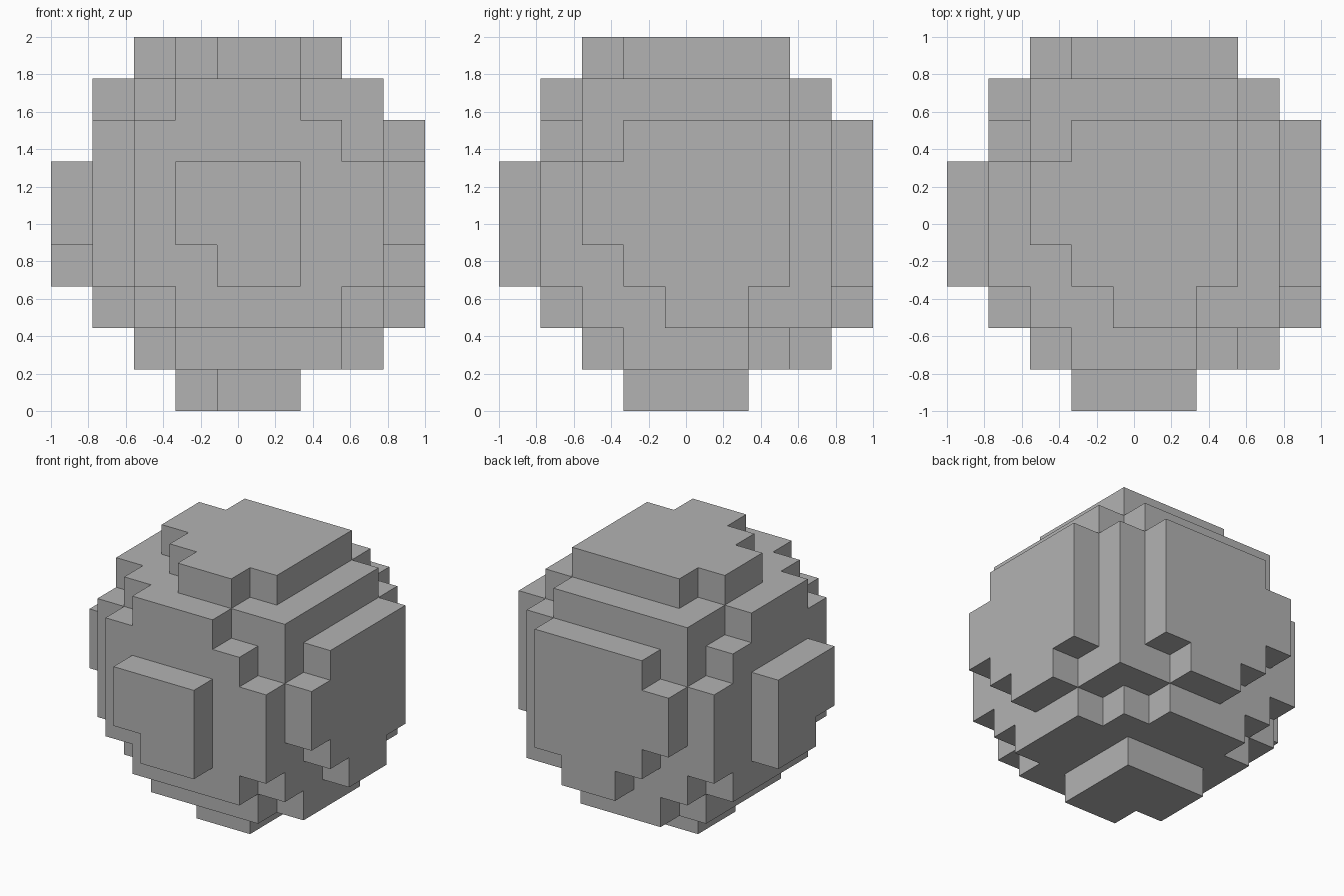
import bpy
import bmesh
import math
from itertools import product
from mathutils import Vector

cube = bpy.data.objects.get("Cube")
if cube:
    bpy.data.objects.remove(cube, do_unlink=True)

COUNT = 9                  # blocks along each side
SIZE = 2 / COUNT           # block edge length
HALF = COUNT // 2
SHIFT = Vector((0.25, 0.25, 0.25))   # ball centre, off the block grid
RADIUS = math.sqrt(20.44)            # in blocks


def filled(cell):
    """A block belongs to the ball when its centre lies inside the sphere."""
    return (Vector(cell) - SHIFT).length <= RADIUS


def add_face(bm, cell, axis, side):
    """Add the square on one side of a block, wound to face outwards."""
    normal = Vector((0, 0, 0))
    normal[axis] = side
    u = Vector((0, 0, 0))
    u[(axis + 1) % 3] = 1
    v = normal.cross(u)
    middle = Vector(cell) + normal / 2
    corners = [middle + (u * a + v * b) / 2
               for a, b in ((-1, -1), (1, -1), (1, 1), (-1, 1))]
    lift = Vector((0, 0, 1))
    bm.faces.new([bm.verts.new(c * SIZE + lift) for c in corners])


# Outer skin of the stepped ball
bm = bmesh.new()
span = range(-HALF, HALF + 1)
for cell in product(span, repeat=3):
    if not filled(cell):
        continue
    for axis, side in product(range(3), (-1, 1)):
        neighbour = list(cell)
        neighbour[axis] += side
        if not filled(neighbour):
            add_face(bm, cell, axis, side)
bmesh.ops.remove_doubles(bm, verts=bm.verts[:], dist=SIZE / 100)

# Merge flat areas into single faces
bmesh.ops.dissolve_limit(bm, angle_limit=math.radians(1),
                         verts=bm.verts[:], edges=bm.edges[:])
mesh = bpy.data.meshes.new("block_ball")
bm.to_mesh(mesh)
bm.free()

# Plain grey material
grey = bpy.data.materials.new("grey")
grey.use_nodes = True
colour = (0.45, 0.45, 0.45, 1)
grey.diffuse_color = colour
grey.node_tree.nodes["Principled BSDF"].inputs["Base Color"].default_value = colour
mesh.materials.append(grey)

ball = bpy.data.objects.new("block_ball", mesh)
bpy.context.collection.objects.link(ball)
